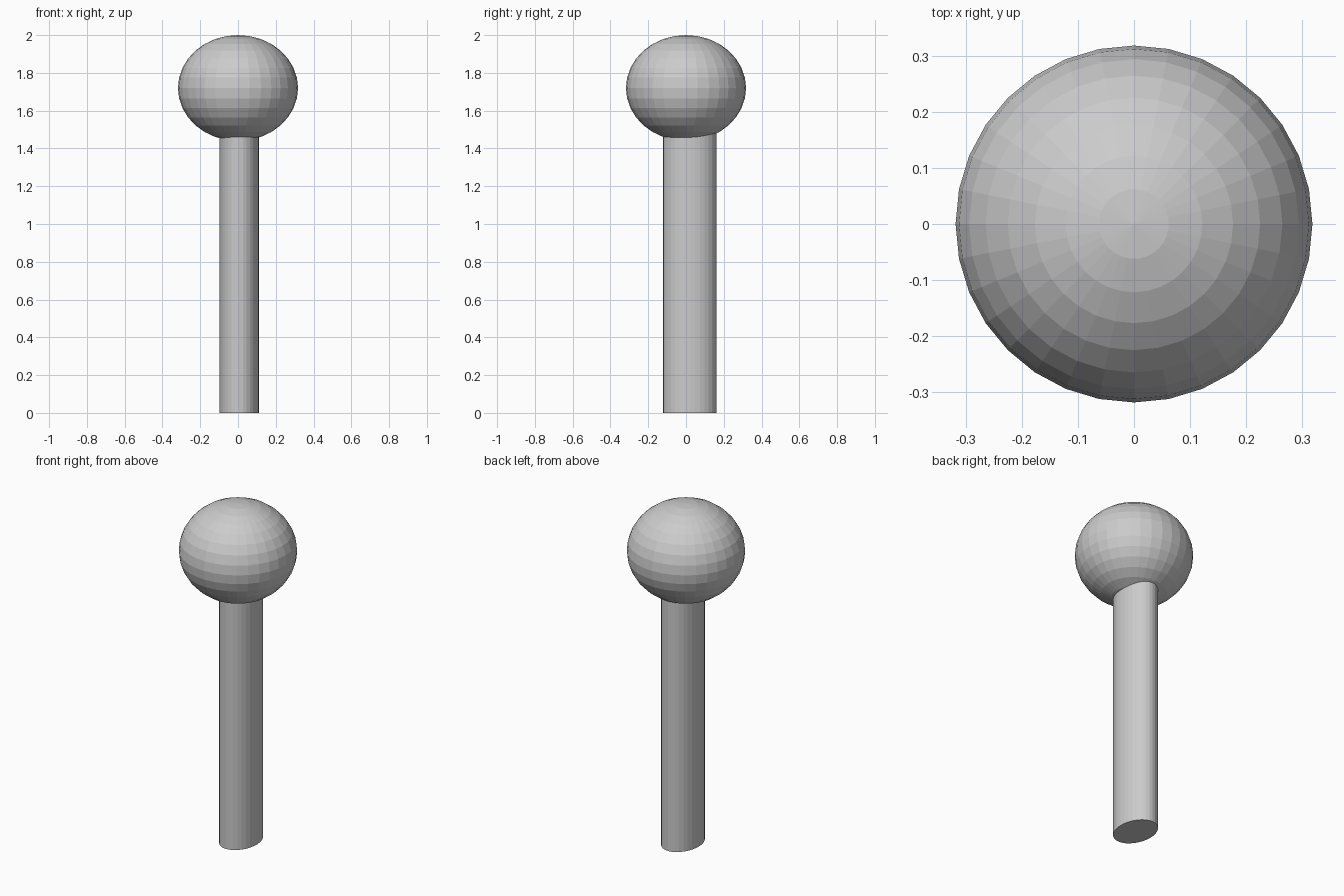
import bpy

if "Cube" in bpy.data.objects:
    bpy.data.objects.remove(bpy.data.objects["Cube"])

# Slightly flattened faceted ball head
bpy.ops.mesh.primitive_uv_sphere_add(segments=32, ring_count=16, radius=1, location=(0, 0, 1.72))
head = bpy.context.object
head.name = "ball_head"
head.scale = (0.318, 0.318, 0.28)

# Oval stem, a little off centre, running up into the head
stem_top = 1.5
bpy.ops.mesh.primitive_cylinder_add(vertices=32, radius=1, depth=1, location=(0.006, 0.02, stem_top / 2))
stem = bpy.context.object
stem.name = "stem"
stem.scale = (0.104, 0.1415, stem_top)
